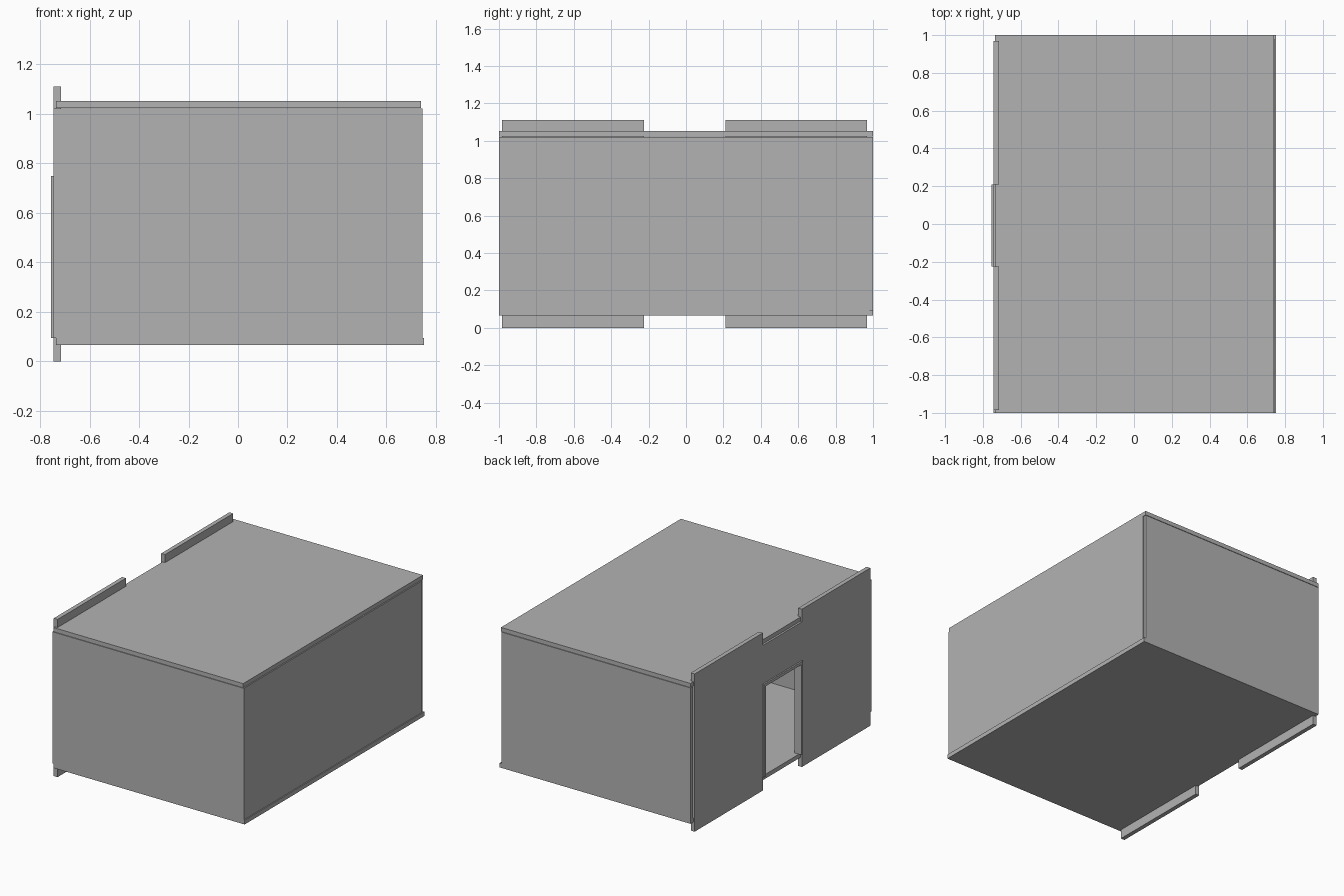
import bpy
import bmesh

default = bpy.data.objects.get("Cube")
if default:
    bpy.data.objects.remove(default, do_unlink=True)

grey = bpy.data.materials.new("plain_grey")
grey.use_nodes = True
grey.diffuse_color = (0.45, 0.45, 0.45, 1)
bsdf = next(n for n in grey.node_tree.nodes if n.type == 'BSDF_PRINCIPLED')
bsdf.inputs["Base Color"].default_value = grey.diffuse_color


def extrude_x(name, outline, x0, x1):
    """Extrude a closed (y, z) outline from x0 to x1."""
    bm = bmesh.new()
    face = bm.faces.new([bm.verts.new((x0, y, z)) for y, z in outline])
    moved = bmesh.ops.extrude_face_region(bm, geom=[face])["geom"]
    verts = [v for v in moved if isinstance(v, bmesh.types.BMVert)]
    bmesh.ops.translate(bm, verts=verts, vec=(x1 - x0, 0, 0))
    bmesh.ops.recalc_face_normals(bm, faces=bm.faces)
    mesh = bpy.data.meshes.new(name)
    bm.to_mesh(mesh)
    bm.free()
    mesh.materials.append(grey)
    obj = bpy.data.objects.new(name, mesh)
    bpy.context.collection.objects.link(obj)
    return obj


def panel(name, x, y, z):
    outline = [(y[0], z[0]), (y[1], z[0]), (y[1], z[1]), (y[0], z[1])]
    return extrude_x(name, outline, *x)


# Shared levels and door limits
floor_z, wall_z, roof_z = 0.065, 0.095, 1.021
door_a, door_b, door_top = -0.225, 0.21, 0.75
end_a, end_b, full_top = -0.985, 0.968, 1.11

# Floor, roof and plain walls
panel("floor", (-0.735, 0.752), (-1, 1), (floor_z, wall_z))
panel("roof", (-0.735, 0.74), (-1, 1), (roof_z + 0.003, 1.053))
panel("front_wall", (-0.745, 0.745), (-1, end_a), (wall_z, roof_z))
panel("back_wall", (-0.735, 0.738), (0.98, 1), (wall_z, roof_z))
panel("left_wall", (0.72, 0.745), (end_a, 0.98), (wall_z, roof_z))

# Door wall: tall sides joined by a header over the opening
door_wall = [(end_a, 0), (door_a, 0), (door_a, door_top), (door_b, door_top),
             (door_b, 0), (end_b, 0), (end_b, full_top), (door_b, full_top),
             (door_b, roof_z), (door_a, roof_z), (door_a, full_top),
             (end_a, full_top)]
extrude_x("door_wall", door_wall, -0.745, -0.715)

# Door frame: two jambs and a lintel, standing proud of the wall
t = 0.02
door_frame = [(door_a, wall_z), (door_a + t, wall_z),
              (door_a + t, door_top - t), (door_b - t, door_top - t),
              (door_b - t, wall_z), (door_b, wall_z),
              (door_b, door_top), (door_a, door_top)]
extrude_x("door_frame", door_frame, -0.755, -0.70)
